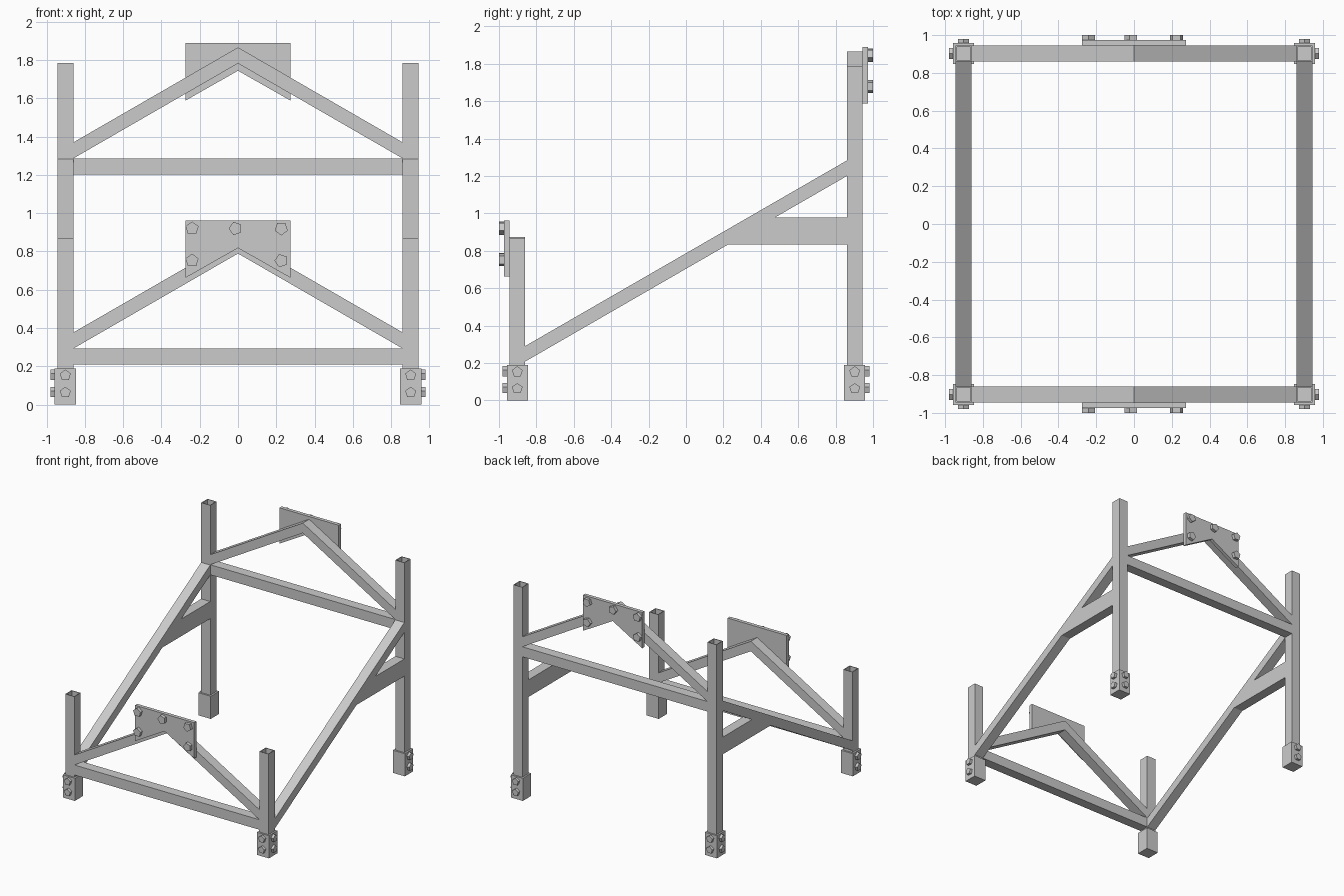
import bpy, bmesh
from math import sin, cos, pi, radians

if "Cube" in bpy.data.objects:
    bpy.data.objects.remove(bpy.data.objects["Cube"])

C = 0.902            # post centre distance from the middle, in x and y
H = 0.042            # half width of the square tube
IN, OUT = C - H, C + H
SLOPE = 0.577        # 30 degree braces


def prism(name, profile, axis, a, b, capped=True):
    """Extrude a 2D profile along an axis from a to b."""
    place = {'X': lambda u, v, t: (t, u, v),
             'Y': lambda u, v, t: (u, t, v),
             'Z': lambda u, v, t: (u, v, t)}[axis]
    bm = bmesh.new()
    lo = [bm.verts.new(place(u, v, a)) for u, v in profile]
    hi = [bm.verts.new(place(u, v, b)) for u, v in profile]
    n = len(profile)
    for i in range(n):
        j = (i + 1) % n
        bm.faces.new((lo[i], lo[j], hi[j], hi[i]))
    caps = [bm.faces.new(lo), bm.faces.new(hi)]
    bmesh.ops.recalc_face_normals(bm, faces=bm.faces)
    if not capped:
        bmesh.ops.delete(bm, geom=caps, context='FACES_ONLY')
    me = bpy.data.meshes.new(name)
    bm.to_mesh(me)
    bm.free()
    ob = bpy.data.objects.new(name, me)
    bpy.context.collection.objects.link(ob)
    return ob


def rect(u0, u1, v0, v1):
    return [(u0, v0), (u1, v0), (u1, v1), (u0, v1)]


def bolt(name, u, v, axis, base, tip, r, turn=0):
    """Five-sided bolt head."""
    pts = [(u + r * cos(pi / 2 + turn + i * 2 * pi / 5),
            v + r * sin(pi / 2 + turn + i * 2 * pi / 5)) for i in range(5)]
    return prism(name, pts, axis, base, tip)


# Corner posts (open tubes) standing in bolted shoes
for sy, end, top in ((-1, "front", 0.867), (1, "back", 1.785)):
    for sx, side in ((-1, "left"), (1, "right")):
        x, y = sx * C, sy * C
        tag = f"{end}_{side}"
        post = prism(f"{tag}_post", rect(x - H, x + H, y - H, y + H), 'Z', 0.01, top, False)
        wall = post.modifiers.new("wall", 'SOLIDIFY')
        wall.thickness, wall.offset = 0.008, -1
        s = 0.056
        prism(f"{tag}_shoe", rect(x - s, x + s, y - s, y + s), 'Z', 0, 0.19)
        for z in (0.063, 0.153):
            bolt(f"{tag}_shoe_bolt_y", x, z, 'Y', sy * (C + s - 0.005), sy * (C + s + 0.022), 0.03)
            bolt(f"{tag}_shoe_bolt_x", y, z, 'X', sx * (C + s - 0.005), sx * (C + s + 0.022), 0.03)

# End frames: cross beam, peaked brace, notched plate with bolts
for sy, end, z0, zp in ((-1, "front", 0.209, 0.0), (1, "back", 1.202, 0.926)):
    y0, y1 = sorted((sy * IN, sy * OUT))
    zt = z0 + 0.084
    prism(f"{end}_cross_beam", rect(-IN, IN, z0, zt), 'Y', y0, y1)
    peak = zt + SLOPE * IN
    prism(f"{end}_peaked_brace",
          [(-IN, zt), (0, peak), (IN, zt), (IN, zt + 0.084), (0, peak + 0.084), (-IN, zt + 0.084)],
          'Y', y0, y1)
    prism(f"{end}_plate",
          [(-0.275, 0.662 + zp), (0, 0.818 + zp), (0.275, 0.662 + zp),
           (0.275, 0.963 + zp), (-0.275, 0.963 + zp)],
          'Y', sy * OUT, sy * 0.974)
    for i, (x, z) in enumerate(((-0.24, 0.92), (-0.013, 0.92), (0.226, 0.92),
                                (-0.24, 0.752), (0.226, 0.752))):
        bolt(f"{end}_plate_bolt", x, z + zp, 'Y', sy * 0.97, sy * 1.0, 0.036, radians(18 * (i % 3)))

# Side frames: sloping rail and horizontal support under it
for sx, side in ((-1, "left"), (1, "right")):
    x0, x1 = sorted((sx * IN, sx * OUT))
    lo, hi, t = 0.208, 1.2, 0.083
    prism(f"{side}_sloping_rail", [(-IN, lo), (IN, hi), (IN, hi + t), (-IN, lo + t)], 'X', x0, x1)

    def under(z):
        return -IN + (z - lo) / SLOPE

    prism(f"{side}_rail_support",
          [(under(0.833), 0.833), (IN, 0.833), (IN, 0.977), (under(0.977), 0.977)], 'X', x0, x1)
